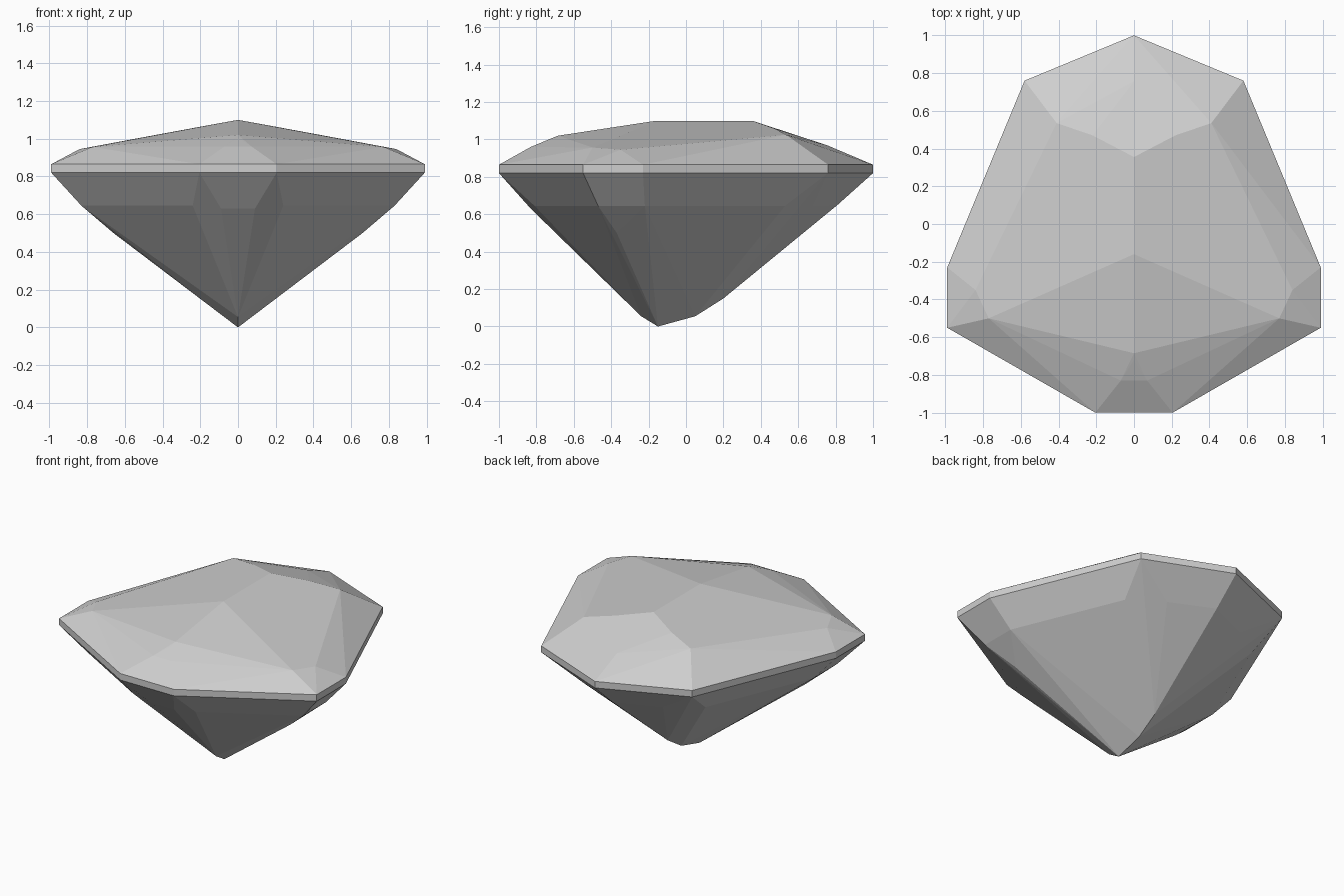
import bpy, bmesh, math

cube = bpy.data.objects.get("Cube")
if cube:
    bpy.data.objects.remove(cube, do_unlink=True)

# Single stone colour
stone = bpy.data.materials.new("pale grey stone")
stone.use_nodes = True
grey = (0.62, 0.62, 0.62, 1)
stone.diffuse_color = grey
stone.node_tree.nodes["Principled BSDF"].inputs["Base Color"].default_value = grey


def mirrored(points):
    """Each point plus its twin across x = 0."""
    return points + [(-x, y, z) for x, y, z in points if x]


# Girdle outline, repeated at the lower and upper edge of the band
outline = [(0, 1), (0.58, 0.76), (0.99, -0.23), (0.99, -0.55), (0.205, -1)]
girdle = [(x, y, z) for z in (0.82, 0.865) for x, y in outline]

# Crown facet corners: ridge, back, sides, front
crown = [
    (0, -0.16, 1.1), (0, 0.355, 1.1),
    (0, 0.757, 0.968), (0.22, 0.47, 1.06), (0.41, 0.535, 1.025),
    (0.84, -0.35, 0.945), (0.77, -0.5, 0.957),
    (0, -0.685, 1.02), (0, -0.72, 1.006), (0.07, -0.83, 0.96),
]

# Pavilion facet corners: culet, keel, back, sides, front
pavilion = [
    (0, -0.15, 0), (0, 0.05, 0.055), (0, 0.2, 0.15), (0, -0.24, 0.055),
    (0, 0.81, 0.65), (0.3, 0.68, 0.645), (0.52, 0.53, 0.645), (0.23, 0.13, 0.28),
    (0.83, -0.22, 0.645), (0.83, -0.47, 0.645), (0.66, -0.37, 0.5),
    (0.24, -0.81, 0.645), (0.09, -0.83, 0.63),
]

# Wrap the corners in flat facets
bm = bmesh.new()
for p in mirrored(girdle + crown + pavilion):
    bm.verts.new(p)
hull = bmesh.ops.convex_hull(bm, input=bm.verts)
bmesh.ops.delete(bm, geom=[v for v in bm.verts if not v.link_faces], context="VERTS")
bmesh.ops.dissolve_limit(bm, angle_limit=math.radians(1.5), verts=bm.verts, edges=bm.edges)
bmesh.ops.recalc_face_normals(bm, faces=bm.faces)

mesh = bpy.data.meshes.new("cut_gem")
bm.to_mesh(mesh)
bm.free()
mesh.materials.append(stone)
gem = bpy.data.objects.new("cut_gem", mesh)
bpy.context.collection.objects.link(gem)
